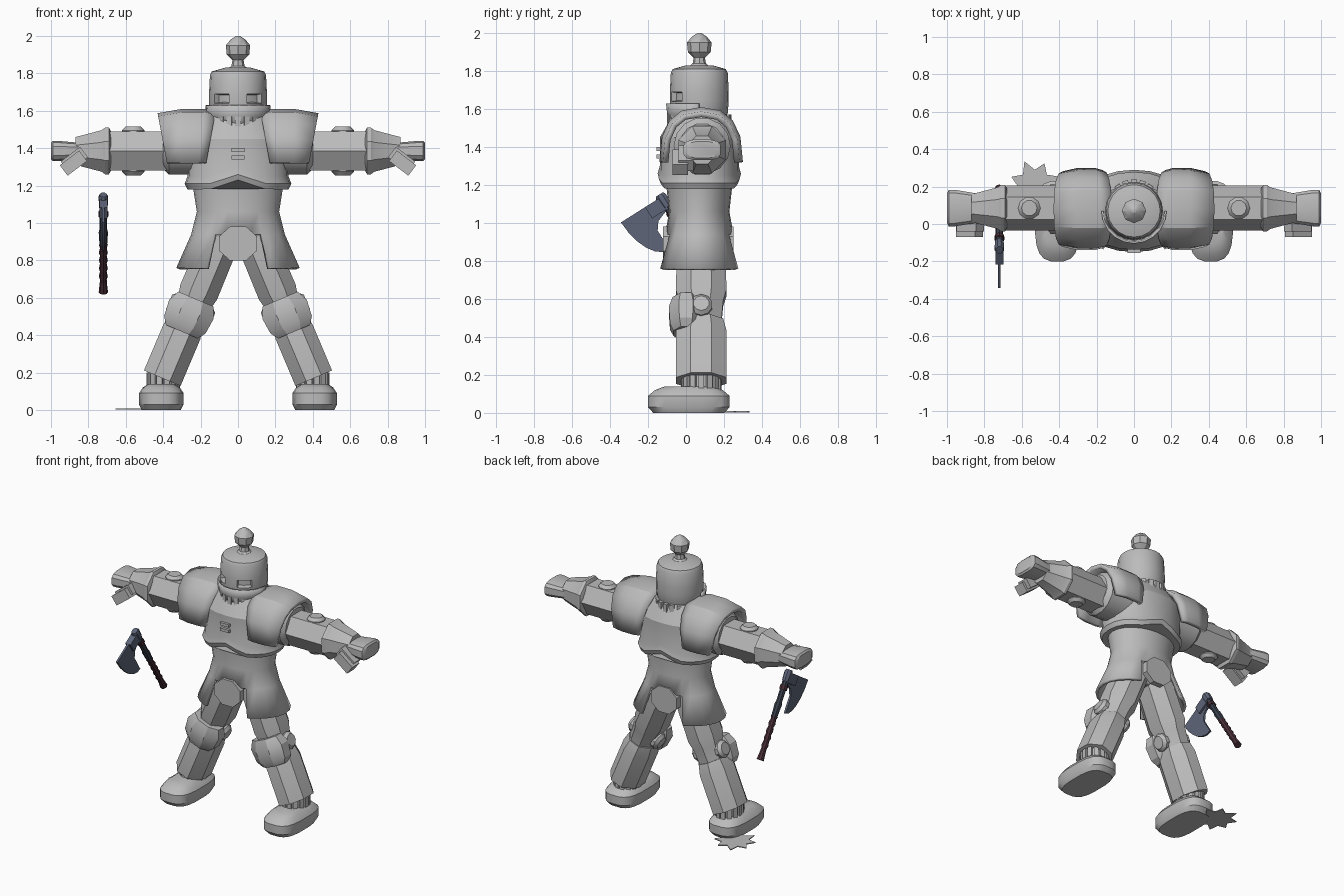
import bpy, bmesh, random
from math import sin, cos, pi, copysign
from mathutils import Matrix, Vector

default_cube = bpy.data.objects.get("Cube")
if default_cube:
    bpy.data.objects.remove(default_cube, do_unlink=True)


def material(name, red, green, blue):
    colour = (red, green, blue, 1)
    mat = bpy.data.materials.new(name)
    mat.use_nodes = True
    mat.diffuse_color = colour
    mat.node_tree.nodes["Principled BSDF"].inputs["Base Color"].default_value = colour
    return mat


GREY = material("plain grey", .5, .5, .5)
STEEL = material("blue steel", .11, .13, .19)
NAVY = material("dark navy", .04, .05, .07)
WOOD = material("dark red wood", .07, .03, .04)


def at(x=0, y=0, z=0):
    return Matrix.Translation((x, y, z))


def turned(angle, axis):
    return Matrix.Rotation(angle, 4, axis)


# Sends local z along world x, local x along y and local y along z
SIDEWAYS = Matrix(((0, 0, 1), (1, 0, 0), (0, 1, 0))).to_4x4()
FORWARD = turned(pi / 2, "X")


def curve(value, power):
    return copysign(abs(value) ** power, value)


def finish(bm, name, mat=GREY, pair=False, thickness=0):
    """Turn a bmesh into one object, or into a mirrored left and right pair."""
    bmesh.ops.recalc_face_normals(bm, faces=bm.faces)
    for prefix in ("left_", "right_") if pair else ("",):
        if prefix == "right_":
            bm.transform(Matrix.Scale(-1, 4, Vector((1, 0, 0))))
            bmesh.ops.reverse_faces(bm, faces=bm.faces)
        mesh = bpy.data.meshes.new(prefix + name)
        bm.to_mesh(mesh)
        mesh.materials.append(mat)
        part = bpy.data.objects.new(prefix + name, mesh)
        bpy.context.collection.objects.link(part)
        bpy.ops.object.select_all(action="DESELECT")
        part.select_set(True)
        bpy.context.view_layer.objects.active = part
        bpy.ops.object.shade_smooth_by_angle(angle=.5)
        if thickness:
            shell = part.modifiers.new("thickness", "SOLIDIFY")
            shell.thickness = thickness
            shell.offset = -1
    bm.free()


def loft(profile, sides, matrix, depth=1, power=1, flat_side=False, open_base=False):
    """Skin rings given as (height, radius); depth scales the second radius."""
    bm = bmesh.new()
    rings = []
    for height, radius in profile:
        ring = []
        for i in range(sides):
            angle = 2 * pi * (i + flat_side / 2) / sides
            ring.append(bm.verts.new((radius * curve(cos(angle), power),
                                      radius * depth * curve(sin(angle), power), height)))
        rings.append(ring)
    for low, high in zip(rings, rings[1:]):
        for i in range(sides):
            bm.faces.new((low[i - 1], low[i], high[i], high[i - 1]))
    bm.faces.new(rings[-1])
    if not open_base:
        bm.faces.new(reversed(rings[0]))
    bm.transform(matrix)
    return bm


def plate(outline, thickness, matrix):
    bm = bmesh.new()
    base = bm.faces.new([bm.verts.new((u, v, -thickness / 2)) for u, v in outline])
    raised = bmesh.ops.extrude_face_region(bm, geom=[base], use_keep_orig=True)["geom"]
    moved = [item for item in raised if isinstance(item, bmesh.types.BMVert)]
    bmesh.ops.translate(bm, verts=moved, vec=(0, 0, thickness))
    bm.transform(matrix)
    return bm


def boxes(size, placements):
    bm = bmesh.new()
    for matrix in placements:
        bmesh.ops.create_cube(bm, size=1, matrix=matrix @ Matrix.Diagonal((*size, 1)))
    return bm


def ring_of(count, radius, depth, matrix):
    """Placements spread around an ellipse."""
    angles = [2 * pi * i / count for i in range(count)]
    return [matrix @ at(radius * cos(a), radius * depth * sin(a)) @ turned(a, "Z") for a in angles]


def stud(half, radius):
    """Profile of a bolt with bevelled ends, centred on its origin."""
    bevel, tip = half - .02, radius * .7
    return [(-half, tip), (-bevel, radius), (bevel, radius), (half, tip)]


BODY = at(y=.07)

# Tunic with a skirt split at front and back
bm = loft([(.76, .33), (.94, .25), (1.06, .22), (1.25, .25)], 24, BODY,
          depth=.72, open_base=True)
split = []
for face in bm.faces:
    middle = face.calc_center_median()
    if middle.z < .9 and abs(middle.x) < .14:
        split.append(face)
bmesh.ops.delete(bm, geom=split, context="FACES")
finish(bm, "tunic", thickness=.02)
finish(loft([(.84, .1), (.92, .2), (1, .2)], 12, BODY, depth=.7), "pelvis")
for name, y in (("front_flap", -.1), ("back_flap", .23)):
    flap = loft([(-.02, .11), (.02, .11)], 8, at(y=y, z=.89) @ FORWARD,
                depth=.9, flat_side=True)
    finish(flap, name)

# Breastplate with an arched lower rim
bm = loft([(1.18, .27), (1.21, .285), (1.25, .27), (1.45, .27), (1.57, .18)], 24,
          BODY, depth=.77, power=.9)
for vert in bm.verts:
    if vert.co.z < 1.3:
        vert.co.z += max(0, .05 - abs(vert.co.x) / 3)
finish(bm, "breastplate")
finish(boxes((.07, .03, .02), [at(y=-.14, z=1.39), at(y=-.14, z=1.35)]), "chest_clasp")
finish(boxes((.03, .03, .1), ring_of(20, .14, 1.1, BODY @ at(z=1.52))), "neck_mail")

# Helmet with sunken eye openings
bm = loft([(1.5, .12), (1.58, .15), (1.64, .155), (1.69, .155), (1.79, .15), (1.81, .14),
           (1.83, .07)], 20, BODY)
bmesh.ops.recalc_face_normals(bm, faces=bm.faces)
eyes = []
for face in bm.faces:
    middle = face.calc_center_median()
    if 1.65 < middle.z < 1.68 and .05 < abs(middle.x) < .13 and middle.y < 0:
        eyes.append(face)
bmesh.ops.inset_region(bm, faces=eyes, thickness=.006, depth=-.03)
finish(bm, "helmet")

# Pointed visor around the front of the helmet
bm = loft([(1.53, .14), (1.58, .16), (1.63, .165)], 20, BODY)
behind = [vert for vert in bm.verts if vert.co.y > .12]
bmesh.ops.delete(bm, geom=behind, context="VERTS")
for vert in bm.verts:
    if vert.co.z < 1.55:
        vert.co.z -= max(0, .06 - abs(vert.co.x) / 2)
finish(bm, "visor", thickness=.01)
finish(loft([(1.82, .06), (1.84, .035), (1.87, .03), (1.9, .06), (1.95, .065),
             (1.98, .04), (2, .01)], 8, BODY), "finial")

# Shoulder plates: an arch swept outwards, leaning more towards its crown
bm = bmesh.new()
rows = []
for x, scale, lean in ((.17, .95, -.05), (.21, 1, -.03), (.3, 1, 0), (.38, .92, .05)):
    row = []
    for i in range(9):
        angle = pi * i / 8
        rise = curve(sin(angle), .8)
        row.append(bm.verts.new((x + lean * rise, .08 + .22 * scale * curve(cos(angle), .8),
                                 1.32 + .29 * scale * rise)))
    rows.append(row)
for inner, outer in zip(rows, rows[1:]):
    for i in range(len(inner) - 1):
        bm.faces.new((inner[i], outer[i], outer[i + 1], inner[i + 1]))
finish(bm, "shoulder_plate", pair=True, thickness=.03)

# Arms, bolts, cuffs and fists
ARM = at(y=.085, z=1.385)
OUTWARD = ARM @ SIDEWAYS
finish(loft([(.2, .15), (.37, .15), (.4, .12)], 14, at(z=.02) @ OUTWARD),
       "shoulder_joint", pair=True)
finish(loft([(.3, .12), (.7, .12)], 6, OUTWARD), "arm", pair=True)
finish(loft(stud(.13, .06), 10, ARM @ at(x=.56)), "arm_bolt", pair=True)
finish(loft([(.68, .115), (.69, .135), (.71, .135), (.73, .12), (.87, .08)], 8, OUTWARD,
            flat_side=True), "cuff", pair=True)
finish(loft([(.84, .08), (.96, .1), (.99, .1), (1, .08)], 12, OUTWARD, depth=.55,
            power=.6, flat_side=True), "fist", pair=True)
TILT = turned(.65, "Y")
finish(boxes((.13, .08, .07), [at(.875, 0, 1.34) @ TILT, at(.88, -.03, 1.32) @ TILT]),
       "thumb", pair=True)

# Legs, built upright and then splayed outwards
LEG = at(.405, .08, .17) @ turned(-.4, "Y")
finish(loft([(0, .115), (.27, .115), (.34, .1)], 8, LEG, depth=1.25, flat_side=True),
       "shin", pair=True)
finish(loft([(.3, .09), (.44, .1), (.5, .115), (.85, .11)], 8, LEG, depth=1.25,
            flat_side=True), "thigh", pair=True)
finish(loft([(.27, .1), (.31, .13), (.4, .14), (.46, .11)], 8, LEG @ at(y=-.08), depth=.7,
            flat_side=True), "knee_guard", pair=True)
finish(loft(stud(.125, .06), 10, LEG @ at(z=.39) @ turned(pi / 2, "Y")),
       "knee_disc", pair=True)

# Boots and ankles
FOOT = at(.41, .015)
finish(loft([(0, .105), (.03, .12), (.09, .12), (.12, .1), (.14, .07)], 20, FOOT,
            depth=1.8, power=.65, flat_side=True), "boot", pair=True)
ANKLE = at(.4, .08, .16)
finish(loft([(-.05, .08), (.05, .08)], 10, ANKLE, depth=1.2), "ankle", pair=True)
finish(boxes((.02, .03, .08), ring_of(14, .08, 1.2, ANKLE)), "ankle_mail", pair=True)

# Flat ragged patch behind the right foot
random.seed(4)
ragged = []
for i in range(16):
    angle = pi * i / 8
    reach = random.uniform(.13, .17) if i % 2 else .09
    ragged.append((reach * cos(angle), reach * sin(angle)))
finish(plate(ragged, .006, at(-.53, .2, .006)), "ground_patch")

# Axe hanging in front of the right hand
AXE = at(-.72, .19, .63) @ turned(.565, "X")
grip = [(0, .025), (.05, .02)]
for i in range(5):
    height = .08 + i / 20
    grip += [(height, .018), (height + .02, .024)]
finish(loft(grip, 8, AXE), "axe_grip", WOOD)
finish(loft([(.29, .02), (.38, .025), (.4, .02), (.56, .022)], 8, AXE), "axe_shaft", NAVY)
finish(loft([(.48, .027), (.51, .027)], 8, AXE), "axe_binding", WOOD)
finish(loft([(.54, .025), (.6, .027), (.616, .02)], 8, AXE, depth=1.2, flat_side=True),
       "axe_cap", STEEL)

# Bearded blade with a quarter-ellipse cutting edge
edge = []
for i in range(7):
    angle = pi * i / 12
    edge.append((-.11 - .14 * cos(angle), .6 - .26 * sin(angle)))
blade = [(0, .6)] + edge + [(-.11, .46), (-.08, .5), (0, .53)]
finish(plate(blade, .014, AXE @ SIDEWAYS), "axe_blade", STEEL)
finish(boxes((.042, .1, .07), [AXE @ at(y=-.05, z=.565)]), "axe_socket", STEEL)
